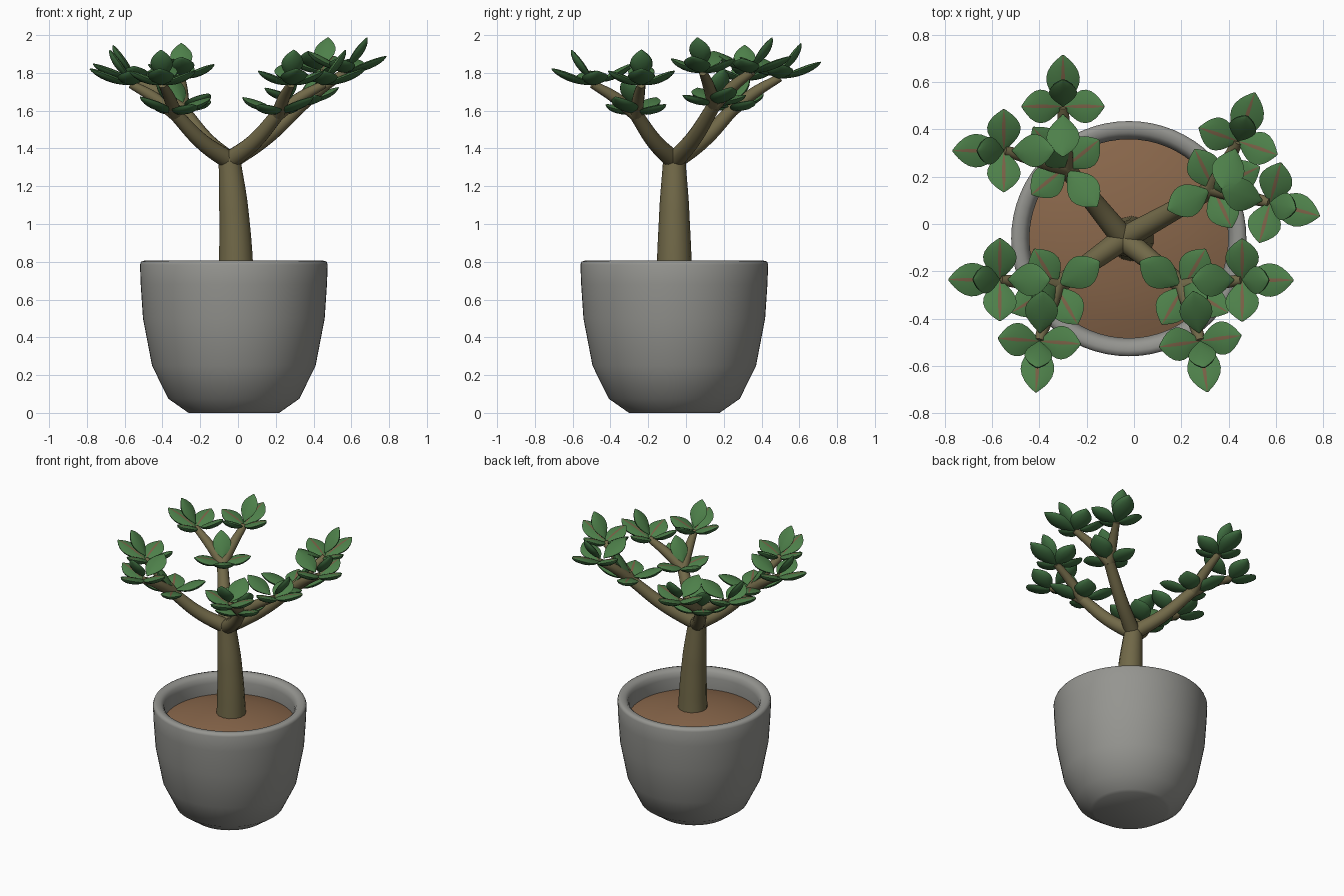
import bpy, bmesh, math
from mathutils import Vector, Matrix

if "Cube" in bpy.data.objects:
    bpy.data.objects.remove(bpy.data.objects["Cube"])


def material(name, rgb):
    m = bpy.data.materials.new(name)
    m.diffuse_color = (*rgb, 1)
    m.use_nodes = True
    m.node_tree.nodes["Principled BSDF"].inputs["Base Color"].default_value = m.diffuse_color
    return m


GREY = material("pot_grey", (0.30, 0.30, 0.28))
SOIL = material("soil_brown", (0.25, 0.135, 0.07))
BARK = material("bark_olive", (0.165, 0.14, 0.065))
GREEN = material("leaf_green", (0.075, 0.215, 0.068))
DARK = material("leaf_underside", (0.05, 0.155, 0.052))
VEIN = material("leaf_vein", (0.19, 0.115, 0.06))

CX, CY = -0.022, -0.062          # pot centre


def finish(name, bm, mats, angle=45):
    me = bpy.data.meshes.new(name)
    bmesh.ops.recalc_face_normals(bm, faces=bm.faces)
    bm.to_mesh(me)
    bm.free()
    ob = bpy.data.objects.new(name, me)
    bpy.context.collection.objects.link(ob)
    for m in mats:
        me.materials.append(m)
    smooth(ob, angle)
    return ob


def smooth(ob, angle):
    bpy.ops.object.select_all(action='DESELECT')
    ob.select_set(True)
    bpy.context.view_layer.objects.active = ob
    bpy.ops.object.shade_smooth_by_angle(angle=math.radians(angle))


def lathe(name, profile, mat, n=64):
    bm = bmesh.new()
    vs = [bm.verts.new((r, 0, z)) for r, z in profile]
    es = [bm.edges.new(p) for p in zip(vs, vs[1:])]
    bmesh.ops.spin(bm, geom=vs + es, cent=(0, 0, 0), axis=(0, 0, 1),
                   angle=2 * math.pi, steps=n)
    bmesh.ops.remove_doubles(bm, verts=bm.verts, dist=1e-4)
    bmesh.ops.translate(bm, verts=bm.verts, vec=(CX, CY, 0))
    return finish(name, bm, [mat], 80)


def limb(name, pts):
    """Tapered round limb through (x, y, z, radius) points."""
    cu = bpy.data.curves.new(name, 'CURVE')
    cu.dimensions = '3D'
    cu.bevel_depth = 1
    cu.bevel_resolution = 5
    cu.resolution_u = 8
    cu.use_fill_caps = True
    sp = cu.splines.new('BEZIER')
    sp.bezier_points.add(len(pts) - 1)
    for bp, p in zip(sp.bezier_points, pts):
        bp.co, bp.radius = p[:3], p[3]
        bp.handle_left_type = bp.handle_right_type = 'AUTO'
    ob = bpy.data.objects.new(name, cu)
    bpy.context.collection.objects.link(ob)
    bpy.ops.object.select_all(action='DESELECT')
    ob.select_set(True)
    bpy.context.view_layer.objects.active = ob
    bpy.ops.object.convert(target='MESH')
    ob = bpy.context.object
    ob.data.materials.clear()
    ob.data.materials.append(BARK)
    smooth(ob, 50)


# cross-section of a fleshy leaf: (side, height); the first six points are its top
SECTION = [(-1, 0), (-.6, .008), (-.11, .011), (.11, .011), (.6, .008), (1, 0),
           (.85, -.014), (.45, -.026), (0, -.030), (-.45, -.026), (-.85, -.014)]
STATIONS = [0, .04, .1, .2, .32, .44, .56, .68, .79, .88, .95, 1]


def leaf(bm, base, yaw, tilt, length, width, vein, start, lift):
    mat = (Matrix.Translation(base) @ Matrix.Rotation(math.radians(yaw), 4, 'Z')
           @ Matrix.Translation((start, 0, lift))
           @ Matrix.Rotation(math.radians(-tilt), 4, 'Y'))
    rings = []
    for t in STATIONS:          # widest just past the middle
        w = max(0.06, math.sin(math.pi * min(t, .999) ** 1.12) ** 0.8)
        rings.append([bm.verts.new(mat @ Vector((t * length, u * w * width / 2,
                                                 h * w ** 0.7))) for u, h in SECTION])
    n = len(SECTION)
    for a, b in zip(rings, rings[1:]):
        for i in range(n):
            f = bm.faces.new((a[i], a[(i + 1) % n], b[(i + 1) % n], b[i]))
            f.material_index = 1 if i > 4 else (2 if i == 2 and vein else 0)
    for r in (rings[0], rings[-1]):
        bm.faces.new(r).material_index = 1


# leaves of one rosette: yaw from heading, tilt, length, width, vein, start, lift
TIP = [(0, 21, .232, .142, True, 0, 0), (90, 22, .188, .142, True, 0, 0),
       (-90, 22, .188, .142, True, 0, 0), (180, 28, .200, .140, False, .035, .015),
       (0, 54, .190, .118, False, 0, .028)]
FORK = [(0, 21, .232, .142, True, 0, 0), (90, 13, .188, .142, True, 0, 0),
        (-90, 13, .188, .142, True, 0, 0), (180, 20, .205, .140, False, .02, .01),
        (0, 54, .190, .118, False, 0, .028)]


def rosette(name, base, heading, leaves):
    bm = bmesh.new()
    for yaw, *rest in leaves:
        leaf(bm, base, heading + yaw, *rest)
    finish(name, bm, [GREEN, DARK, VEIN], 60)


# pot with rounded rim, and domed soil inside
lathe("pot", [(0, 0), (.24, 0), (.257, .012), (.347, .075), (.433, .25), (.481, .5),
              (.493, .68), (.497, .785), (.491, .801), (.473, .806), (.447, .802),
              (.429, .785), (.42, .75), (.425, .64)], GREY)
lathe("soil", [(0, .735), (.12, .73), (.25, .712), (.35, .69), (.428, .665)], SOIL)

# trunk
limb("trunk", [(-.010, CY, .66, .098), (-.012, CY, .85, .09),
               (-.024, CY, 1.1, .078), (-.047, CY, 1.36, .058)])

# four boughs: fork point, fork heading, then two tips with their headings
BOUGHS = {
    "back_left": ((-.29, .24, 1.60), 129, [((-.30, .497, 1.775), 90), ((-.55, .31, 1.765), 180)]),
    "front_left": ((-.33, -.265, 1.58), 210, [((-.567, -.235, 1.74), 180), ((-.40, -.495, 1.74), 266)]),
    "front_right": ((.21, -.265, 1.58), -30, [((.457, -.237, 1.74), 0), ((.28, -.495, 1.74), 278)]),
    "back_right": ((.335, .15, 1.63), 25, [((.44, .35, 1.805), 71), ((.575, .09, 1.805), -15)]),
}
root = Vector((-.045, CY, 1.335))
for side, (fork, heading, tips) in BOUGHS.items():
    f = Vector(fork)
    mid = root.lerp(f, 0.5) + Vector((0, 0, -.025))
    limb(side + "_branch", [(*root, .050), (*mid, .043), (*f, .036)])
    rosette(side + "_fork_leaves", f + Vector((0, 0, .01)), heading, FORK)
    for k, (tip, h) in enumerate(tips, 1):
        t = Vector(tip)
        m = f.lerp(t, 0.5) + Vector((0, 0, .012))
        limb(f"{side}_twig_{k}", [(*f, .036), (*m, .031), (*t, .022)])
        rosette(f"{side}_tip_leaves_{k}", t, h, TIP)
